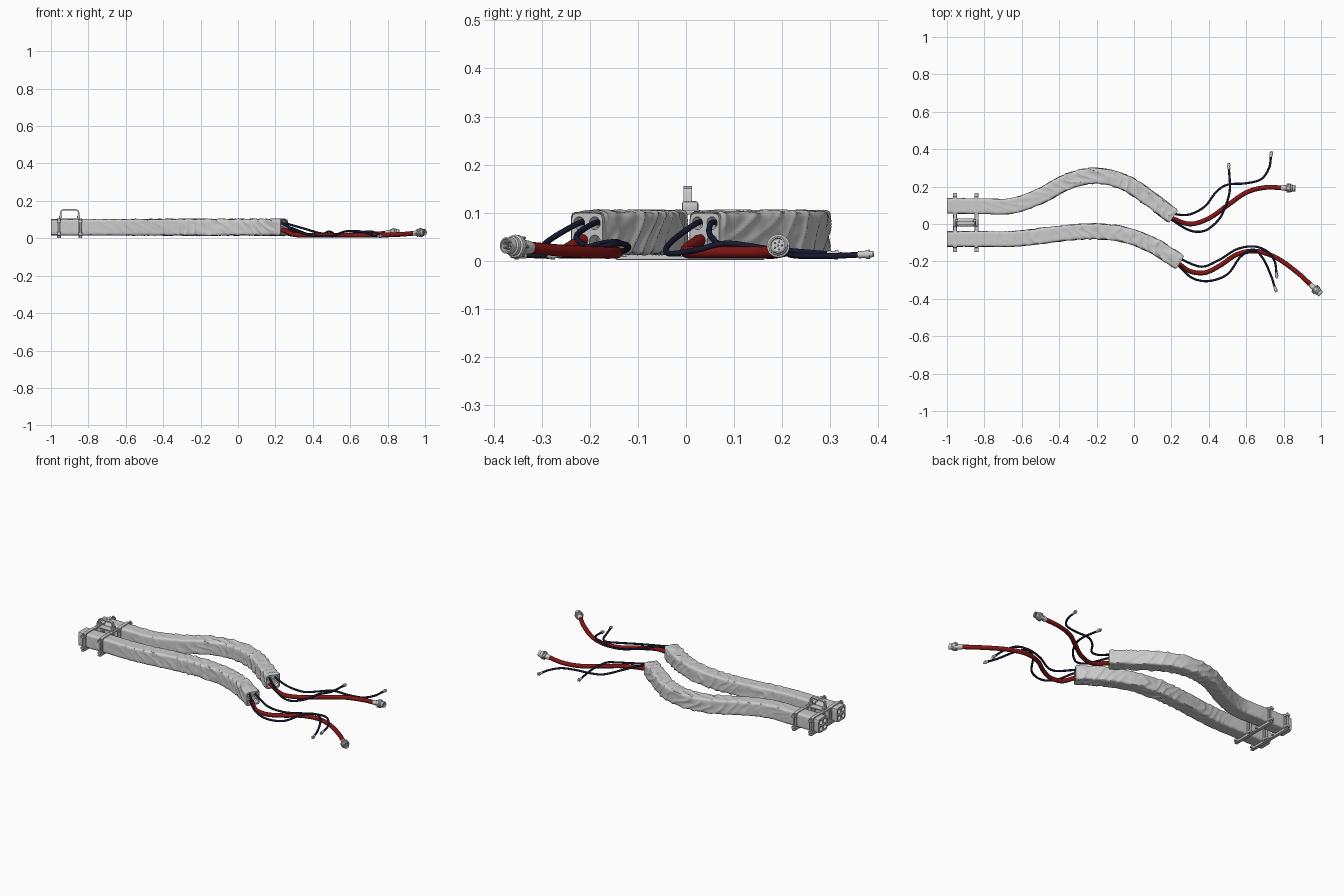
import bpy, bmesh, math
from mathutils import Vector, Matrix, noise

if "Cube" in bpy.data.objects:
    bpy.data.objects.remove(bpy.data.objects["Cube"])

V = Vector
Z = V((0, 0, 1))


def material(name, rgb):
    m = bpy.data.materials.new(name)
    m.diffuse_color = (*rgb, 1)
    m.use_nodes = True
    m.node_tree.nodes["Principled BSDF"].inputs["Base Color"].default_value = m.diffuse_color
    return m


RED = material("dark_red", (0.23, 0.008, 0.008))
NAVY = material("navy_black", (0.008, 0.01, 0.03))


def add(name, mesh, mat=None, angle=35):
    o = bpy.data.objects.new(name, mesh)
    bpy.context.collection.objects.link(o)
    if mat:
        mesh.materials.append(mat)
    bpy.ops.object.select_all(action='DESELECT')
    o.select_set(True)
    bpy.context.view_layer.objects.active = o
    bpy.ops.object.shade_smooth_by_angle(angle=math.radians(angle))
    return o


def spline(pts, n):
    """Catmull-Rom samples through the points."""
    p = [V(q) for q in pts]
    p = [2 * p[0] - p[1]] + p + [2 * p[-1] - p[-2]]
    out = []
    for i in range(1, len(p) - 2):
        a, b, c, d = p[i - 1:i + 3]
        for k in range(n):
            t = k / n
            out.append(0.5 * (2 * b + (c - a) * t + (2 * a - 5 * b + 4 * c - d) * t * t
                              + (3 * b - a - 3 * c + d) * t ** 3))
    return out + [p[-2]]


def frame(path, i, up=Z):
    t = (path[min(i + 1, len(path) - 1)] - path[max(i - 1, 0)]).normalized()
    side = up.cross(t).normalized()
    return side, t.cross(side), t


def loft(name, path, section, mat=None, up=Z, cap=True, angle=35):
    """Sweep section(s) = list of (u, v) along the path; s is 0..1."""
    bm = bmesh.new()
    rings = []
    for i, p in enumerate(path):
        side, top, _ = frame(path, i, up)
        rings.append([bm.verts.new(p + side * u + top * v) for u, v in section(i / (len(path) - 1))])
    n = len(rings[0])
    for a, b in zip(rings, rings[1:]):
        for k in range(n):
            bm.faces.new((a[k], a[(k + 1) % n], b[(k + 1) % n], b[k]))
    if cap:
        bm.faces.new(rings[0][::-1])
        bm.faces.new(rings[-1])
    me = bpy.data.meshes.new(name)
    bm.to_mesh(me)
    return add(name, me, mat, angle)


def circle(r, n=12, cx=0, cy=0):
    return [(cx + r * math.cos(2 * math.pi * k / n), cy + r * math.sin(2 * math.pi * k / n)) for k in range(n)]


def squircle(hw, hh, n=48, p=8, bump=lambda u, v: 0):
    out = []
    for k in range(n):
        c, s = math.cos(2 * math.pi * k / n), math.sin(2 * math.pi * k / n)
        r = (abs(c) ** p + abs(s) ** p) ** (-1 / p)
        d = bump(r * c, r * s)
        out.append(((hw + d) * r * c, (hh + d) * r * s))
    return out


def plate(name, outlines, matrix, depth):
    """Flat plate with holes: first outline is the rim, the rest are cut out."""
    cu = bpy.data.curves.new(name, 'CURVE')
    cu.dimensions, cu.fill_mode, cu.extrude = '2D', 'BOTH', depth / 2
    for ol in outlines:
        s = cu.splines.new('POLY')
        s.points.add(len(ol) - 1)
        s.use_cyclic_u = True
        for pt, (u, v) in zip(s.points, ol):
            pt.co = (u, v, 0, 1)
    tmp = bpy.data.objects.new(name + "_tmp", cu)
    bpy.context.collection.objects.link(tmp)
    dg = bpy.context.evaluated_depsgraph_get()
    me = bpy.data.meshes.new_from_object(tmp.evaluated_get(dg))
    bpy.data.objects.remove(tmp)
    me.transform(matrix)
    return add(name, me)


def axes(side, up, t, pos):
    m = Matrix((side, up, t)).transposed().to_4x4()
    m.translation = pos
    return m


def box(name, size, loc, bevel=0.002):
    bm = bmesh.new()
    bmesh.ops.create_cube(bm, size=1, matrix=Matrix.Translation(loc) @ Matrix.Diagonal((*size, 1)))
    bmesh.ops.bevel(bm, geom=bm.edges[:], offset=bevel, segments=2, affect='EDGES', profile=0.5)
    me = bpy.data.meshes.new(name)
    bm.to_mesh(me)
    return add(name, me)


def turned(name, profile, pos, t, n=20):
    """Turned part from (distance, radius) steps along direction t."""
    side = Z.cross(t).normalized()
    up = t.cross(side)
    bm = bmesh.new()
    rings = [[bm.verts.new(pos + t * d + side * u + up * v) for u, v in circle(r, n)] for d, r in profile]
    for a, b in zip(rings, rings[1:]):
        for k in range(n):
            bm.faces.new((a[k], a[(k + 1) % n], b[(k + 1) % n], b[k]))
    bm.faces.new(rings[-1])
    bm.faces.new(rings[0][::-1])
    me = bpy.data.meshes.new(name)
    bm.to_mesh(me)
    return add(name, me)


def rod(name, r, a, b, n=12):
    m = Matrix.Translation((V(a) + V(b)) / 2)
    return plate(name, [circle(r, n)], m, (V(b) - V(a)).length)


# Wrinkled fabric sleeves with four-hole end blocks
HOLES = [circle(0.0135, 16, x, y) for x in (-0.019, 0.019) for y in (-0.019, 0.019)]


def sleeve(name, xy, seed):
    path = spline([(x, y, 0.059) for x, y in xy], 36)

    def section(s):
        amp = 0.0012 + 0.0045 * min(1, max(0, (s - 0.1) / 0.5))

        def bump(u, v):
            if s < 0.005 or s > 0.995:
                return -0.001
            warp = noise.noise(V((s * 7, u * 0.5, v * 0.5 + seed)))
            ph = s * 55 + 1.1 * u + 1.6 * v + 5 * warp
            ridge = (1 - abs(math.sin(ph))) ** 2
            fine = noise.noise(V((s * 40 + v, u * 1.2 + seed, v * 1.2)))
            return amp * (ridge * (0.7 + 0.6 * warp) + 0.4 * fine - 0.2)
        return squircle(0.0415, 0.0435, 56, 9, bump)
    loft(name, path, section, cap=False, angle=50)
    side, up, t = frame(path, len(path) - 1)
    end = path[-1]
    plate(name + "_outlet_block", [squircle(0.038, 0.04, 40)] + HOLES, axes(side, up, t, end - t * 0.012), 0.028)
    plate(name + "_inlet_block", [squircle(0.042, 0.043, 40)] + HOLES,
          axes(V((0, 1, 0)), Z, V((1, 0, 0)), V((-0.968, xy[0][1], 0.059))), 0.064)
    for k, (u, v) in enumerate([(-.019, .019), (.019, -.019), (-.019, -.019), (.019, .019)]):
        turned(f"{name}_inlet_socket_{k}", [(0, 0.0145), (0.02, 0.0145)],
               V((-0.975, xy[0][1] + u, 0.059 + v)), V((1, 0, 0)), 16)
    return lambda u, v, d: tuple(end + side * u + up * v + t * d)


end_a = sleeve("sleeve_back", [(-0.95, 0.097), (-0.8, 0.095), (-0.65, 0.097), (-0.5, 0.15), (-0.35, 0.228),
                               (-0.2, 0.257), (-0.05, 0.222), (0.08, 0.138), (0.21, 0.04)], 1.3)
end_b = sleeve("sleeve_front", [(-0.95, -0.08), (-0.8, -0.08), (-0.65, -0.08), (-0.5, -0.065), (-0.35, -0.047),
                                (-0.2, -0.04), (-0.05, -0.058), (0.1, -0.115), (0.245, -0.205)], 6.1)


# Cables with connectors
def cable(name, hole, pts, r, mat):
    u, v, end = hole
    path = spline([end(u, v, -0.03), end(u, v, 0.005)] + pts, 12)
    loft(name, path, lambda s: circle(r, 12), mat)
    t = frame(path, len(path) - 1)[2]
    p = path[-1]
    if mat is NAVY:
        turned(name + "_tip", [(-0.012, 0.0075), (0.004, 0.0075), (0.004, 0.0095), (0.012, 0.0095),
                               (0.012, 0.007), (0.02, 0.006)], p, t, 12)
        return
    turned(name + "_connector", [(-0.012, 0.013), (0.002, 0.015), (0.014, 0.015), (0.016, 0.018), (0.028, 0.018),
                                 (0.028, 0.024), (0.036, 0.024), (0.038, 0.02), (0.046, 0.02), (0.048, 0.017),
                                 (0.063, 0.017), (0.063, 0.014), (0.048, 0.014)], p, t, 24)
    side = Z.cross(t).normalized()
    for k, (a, b) in enumerate(circle(0.008, 5) + [(0, 0)]):
        turned(f"{name}_pin_{k}", [(0.045, 0.002), (0.06, 0.002)], p + side * a + t.cross(side) * b, t, 8)
    for k, (a, b) in enumerate(circle(0.021, 6)):
        turned(f"{name}_grip_{k}", [(0.017, 0.003), (0.03, 0.003)], p + side * a + t.cross(side) * b, t, 8)


cable("red_cable_back", (-0.01, -0.017, end_a),
      [(0.3, 0.0, 0.02), (0.4, 0.03, 0.017), (0.5, 0.1, 0.017), (0.6, 0.168, 0.017), (0.7, 0.195, 0.02),
       (0.8, 0.193, 0.028)], 0.0125, RED)
cable("red_cable_front", (-0.01, -0.017, end_b),
      [(0.3, -0.253, 0.02), (0.38, -0.26, 0.017), (0.46, -0.222, 0.017), (0.55, -0.163, 0.017),
       (0.65, -0.145, 0.017), (0.76, -0.18, 0.017), (0.87, -0.257, 0.021), (0.952, -0.332, 0.028)], 0.0125, RED)
cable("thin_cable_back_outer", (0.019, 0.019, end_a),
      [(0.3, 0.052, 0.05), (0.38, 0.095, 0.02), (0.44, 0.172, 0.01), (0.5, 0.21, 0.015), (0.6, 0.218, 0.012),
       (0.68, 0.24, 0.01), (0.722, 0.3, 0.01), (0.733, 0.37, 0.013)], 0.006, NAVY)
cable("thin_cable_back_inner", (-0.019, 0.019, end_a),
      [(0.3, -0.035, 0.035), (0.38, -0.035, 0.015), (0.45, 0.02, 0.022), (0.485, 0.085, 0.036), (0.512, 0.18, 0.024),
       (0.507, 0.305, 0.013)], 0.006, NAVY)
cable("thin_cable_front_outer", (0.019, 0.019, end_b),
      [(0.36, -0.228, 0.05), (0.45, -0.195, 0.025), (0.55, -0.135, 0.02), (0.64, -0.12, 0.03),
       (0.71, -0.145, 0.036), (0.752, -0.2, 0.022), (0.762, -0.27, 0.013)], 0.006, NAVY)
cable("thin_cable_front_inner", (-0.019, 0.019, end_b),
      [(0.31, -0.288, 0.04), (0.4, -0.305, 0.015), (0.5, -0.268, 0.012), (0.57, -0.175, 0.036), (0.64, -0.14, 0.038),
       (0.69, -0.185, 0.028), (0.73, -0.27, 0.012), (0.755, -0.345, 0.012)], 0.006, NAVY)

# Square clamps, tie bars and clamp bolts
MID = 0.0085
for i, x in enumerate((-0.957, -0.843)):
    box(f"tie_bar_{i}", (0.02, 0.31, 0.008), (x, MID, 0.006))
    box(f"clamp_bridge_{i}", (0.018, 0.09, 0.008), (x, MID, 0.1))
    for tag, yc, out in (("back", 0.097, 1), ("front", -0.08, -1)):
        plate(f"clamp_{tag}_{i}", [squircle(0.05, 0.05, 40, 9), squircle(0.042, 0.043, 40, 9)],
              axes(V((0, 1, 0)), Z, V((1, 0, 0)), V((x, yc, 0.057))), 0.02)
        for sgn in (-1, 1):
            y = yc + sgn * 0.058
            rod(f"clamp_bolt_{tag}_{i}", 0.0055, (x, y, 0.002), (x, y, 0.105))
            for z in (0.022, 0.09):
                box(f"clamp_lug_{tag}_{i}", (0.022, 0.026, 0.012), (x, yc + sgn * 0.056, z))
                rod(f"clamp_nut_{tag}_{i}", 0.0085, (x, y, z + 0.006), (x, y, z + 0.012), 6)

# Carry handle on its base between the sleeves
box("handle_base", (0.135, 0.042, 0.008), (-0.9, MID, 0.102))
for i, x in enumerate((-0.948, -0.852)):
    box(f"handle_lug_{i}", (0.016, 0.034, 0.024), (x, MID, 0.112), 0.005)
hp = [(-0.948, 0.1), (-0.948, 0.138), (-0.944, 0.148), (-0.934, 0.152),
      (-0.866, 0.152), (-0.856, 0.148), (-0.852, 0.138), (-0.852, 0.1)]
loft("handle", [V((x, MID - 0.005, z)) for x, z in hp],
     lambda s: [(-0.0035, -0.009), (0.0035, -0.009), (0.0035, 0.009), (-0.0035, 0.009)], up=V((0, 1, 0)))
